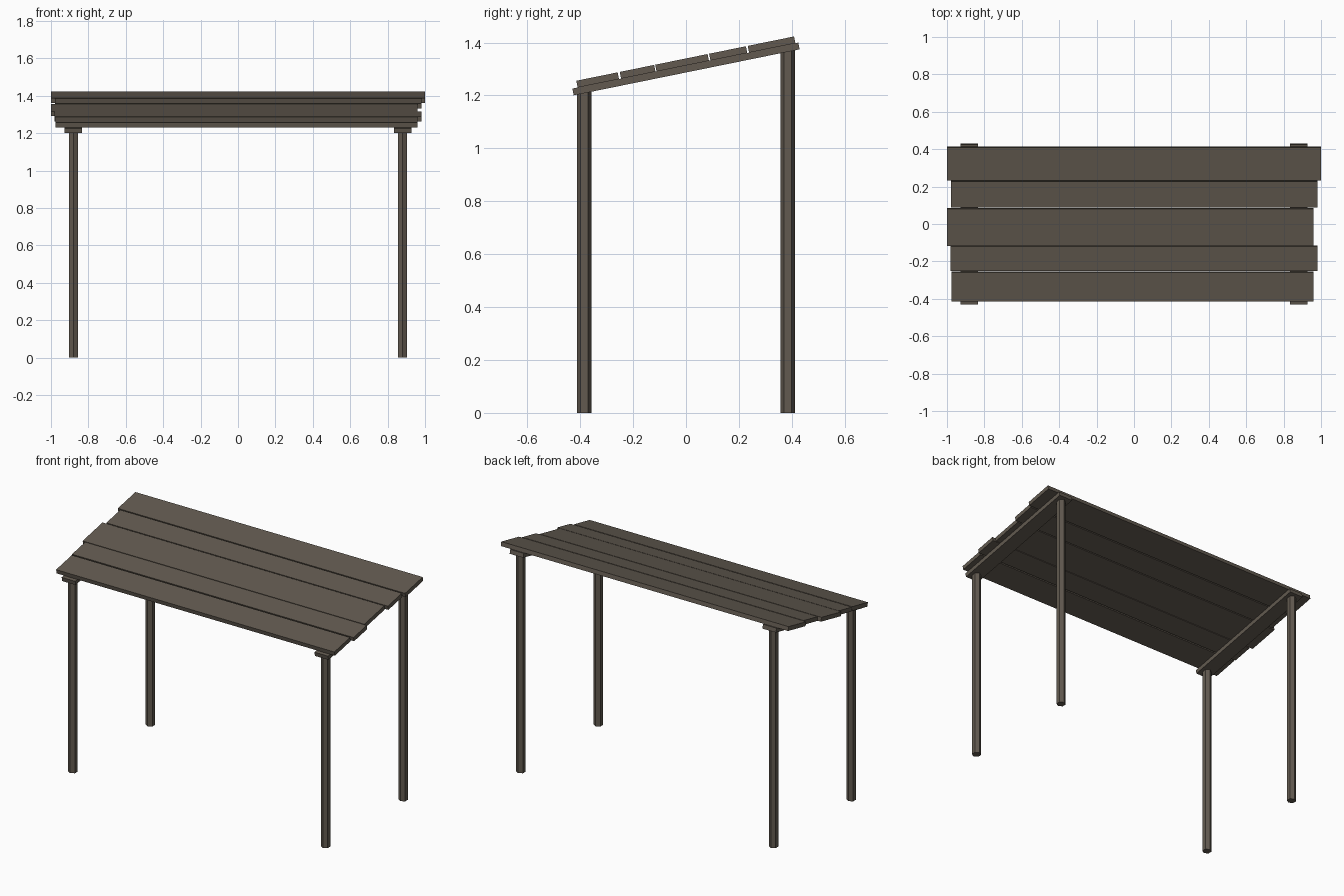
import bpy, bmesh, math
from mathutils import Matrix

if "Cube" in bpy.data.objects:
    bpy.data.objects.remove(bpy.data.objects["Cube"])

SLOPE = math.radians(11.5)
RAIL_Z = 1.30      # rail centre height at y = 0
THICK = 0.026      # thickness of rails and planks

wood = bpy.data.materials.new("weathered wood")
wood.diffuse_color = (0.122, 0.102, 0.080, 1)
wood.use_nodes = True
wood.node_tree.nodes["Principled BSDF"].inputs["Base Color"].default_value = wood.diffuse_color


def finish(name, bm):
    mesh = bpy.data.meshes.new(name)
    bm.to_mesh(mesh)
    bm.free()
    mesh.materials.append(wood)
    bpy.context.collection.objects.link(bpy.data.objects.new(name, mesh))


def sloped_board(name, x0, x1, y0, y1, offset):
    """Board tilted with the roof; y range is measured along its mid-plane."""
    bm = bmesh.new()
    bmesh.ops.create_cube(bm, size=1)
    length = (y1 - y0) / math.cos(SLOPE)
    yc = (y0 + y1) / 2
    z = RAIL_Z + yc * math.tan(SLOPE) + offset / math.cos(SLOPE)
    bm.transform(Matrix.Translation(((x0 + x1) / 2, yc, z))
                 @ Matrix.Rotation(SLOPE, 4, 'X')
                 @ Matrix.Diagonal((x1 - x0, length, THICK, 1)))
    finish(name, bm)


def post(name, x, y):
    """Six-sided post whose top follows the slope inside the rail."""
    bm = bmesh.new()
    bmesh.ops.create_cone(bm, cap_ends=True, segments=6, radius1=0.0275,
                          radius2=0.0275, depth=1)
    bm.transform(Matrix.Translation((x, y, 0.5)))
    # make sure corners point along y
    if max(abs(v.co.x - x) for v in bm.verts) > 0.026:
        bmesh.ops.rotate(bm, verts=bm.verts, cent=(x, y, 0),
                         matrix=Matrix.Rotation(math.radians(30), 3, 'Z'))
    for v in bm.verts:
        if v.co.z > 0.5:
            v.co.z = RAIL_Z - 0.010 + v.co.y * math.tan(SLOPE)
    finish(name, bm)


# posts and sloped side rails
for side, x in (("left", -0.88), ("right", 0.88)):
    post("front_" + side + "_post", x, -0.385)
    post("back_" + side + "_post", x, 0.385)
    sloped_board(side + "_rail", x - 0.047, x + 0.047, -0.427, 0.427, 0)

# roof planks: x start, x end, y start, y end
planks = [(-0.976, 0.961, -0.412, -0.256),
          (-0.980, 0.980, -0.248, -0.118),
          (-1.000, 0.961, -0.114, 0.084),
          (-0.978, 0.982, 0.090, 0.229),
          (-1.000, 1.000, 0.236, 0.411)]
for i, p in enumerate(planks):
    sloped_board("roof_plank_%d" % (i + 1), *p, THICK)
